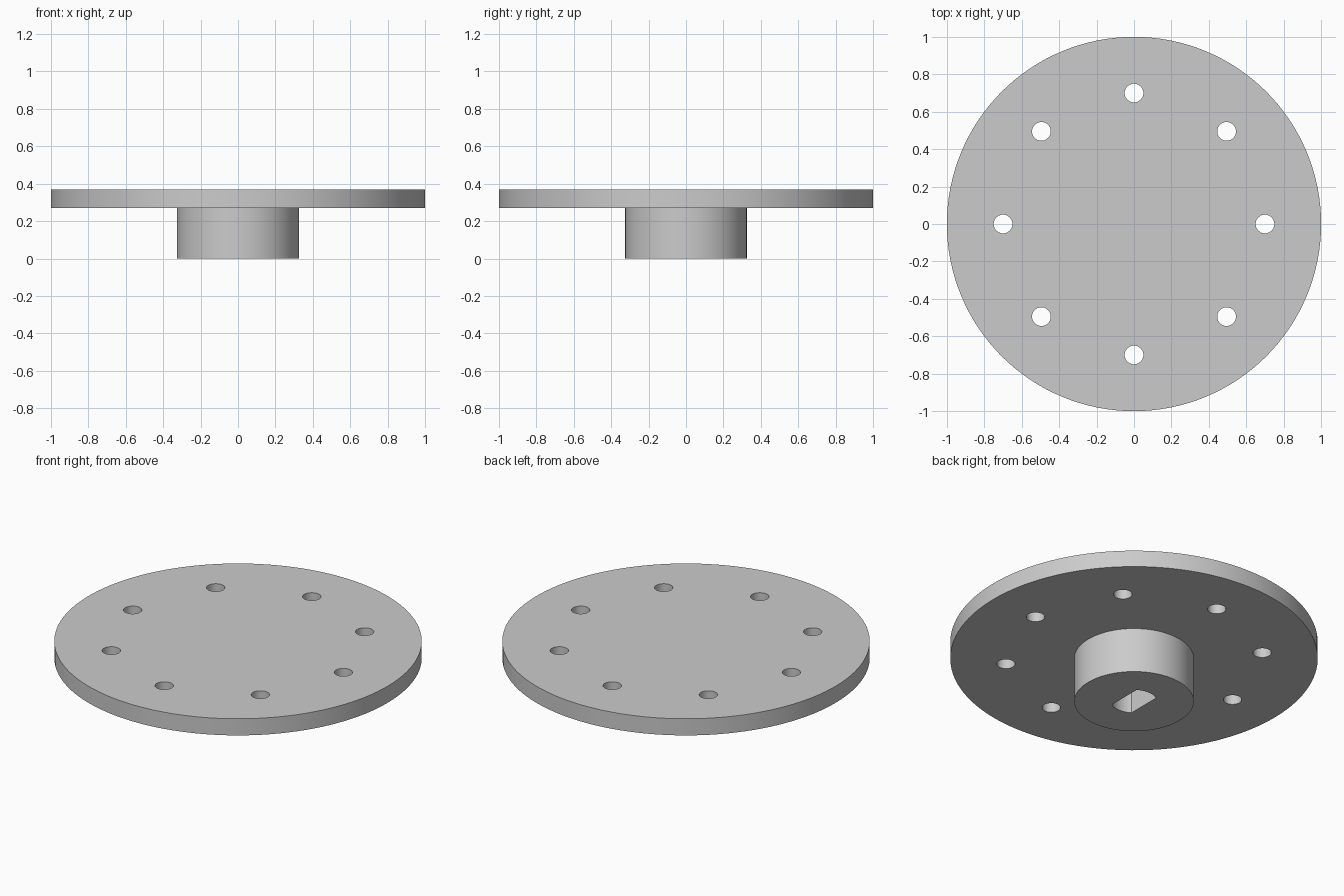
import bpy, bmesh
from math import sin, cos, pi, asin
from mathutils import Vector

HUB_R, HUB_H = 0.325, 0.27
FLANGE_R, TOP = 1.0, 0.37
HOLE_R, HOLE_CIRCLE = 0.05, 0.70
BORE_R, BORE_FLAT = 0.125, 0.069

old = bpy.data.objects.get("Cube")
if old:
    bpy.data.objects.remove(old, do_unlink=True)

grey = bpy.data.materials.new("plain_grey")
grey.use_nodes = True
colour = (0.60, 0.60, 0.60, 1)
grey.diffuse_color = colour
grey.node_tree.nodes["Principled BSDF"].inputs["Base Color"].default_value = colour


def circle(radius, n, cx=0, cy=0):
    return [(cx + radius * cos(2 * pi * i / n), cy + radius * sin(2 * pi * i / n))
            for i in range(n)]


def loft(bm, sections):
    """Closed solid through matching outlines, each given as (points, z)."""
    rings = [[bm.verts.new((x, y, z)) for x, y in pts] for pts, z in sections]
    bm.faces.new(rings[0][::-1])
    bm.faces.new(rings[-1])
    n = len(rings[0])
    for low, high in zip(rings, rings[1:]):
        for i in range(n):
            j = (i + 1) % n
            bm.faces.new((low[i], low[j], high[j], high[i]))


def make_object(name, bm):
    bmesh.ops.recalc_face_normals(bm, faces=bm.faces)
    mesh = bpy.data.meshes.new(name)
    bm.to_mesh(mesh)
    bm.free()
    mesh.materials.append(grey)
    obj = bpy.data.objects.new(name, mesh)
    bpy.context.collection.objects.link(obj)
    return obj


# Stepped body: narrow hub below, wide flange above
N = 128
bm = bmesh.new()
loft(bm, [(circle(HUB_R, N), 0), (circle(HUB_R, N), HUB_H),
          (circle(FLANGE_R, N), HUB_H), (circle(FLANGE_R, N), TOP)])
body = make_object("flanged_hub", bm)

# Cutters: ring of bolt holes and the blind shaft bore with two flats
bm = bmesh.new()
for k in range(8):
    a = k * pi / 4
    hole = circle(HOLE_R, 40, HOLE_CIRCLE * cos(a), HOLE_CIRCLE * sin(a))
    loft(bm, [(hole, HUB_H - 0.1), (hole, TOP + 0.1)])
half = asin(BORE_FLAT / BORE_R)
bore = []
for side in (pi / 2, 3 * pi / 2):
    for i in range(17):
        a = side - half + 2 * half * i / 16
        bore.append((BORE_R * cos(a), BORE_R * sin(a)))
loft(bm, [(bore, -0.1), (bore, HUB_H)])
cutter = make_object("hole_cutter", bm)
cutter.hide_render = True

# Cut, apply and discard the cutter
bpy.ops.object.select_all(action='DESELECT')
body.select_set(True)
bpy.context.view_layer.objects.active = body
cut = body.modifiers.new("holes", 'BOOLEAN')
cut.operation = 'DIFFERENCE'
cut.solver = 'EXACT'
cut.object = cutter
bpy.ops.object.modifier_apply(modifier=cut.name)
bpy.data.objects.remove(cutter, do_unlink=True)
bpy.ops.object.shade_smooth_by_angle(angle=pi / 6)
